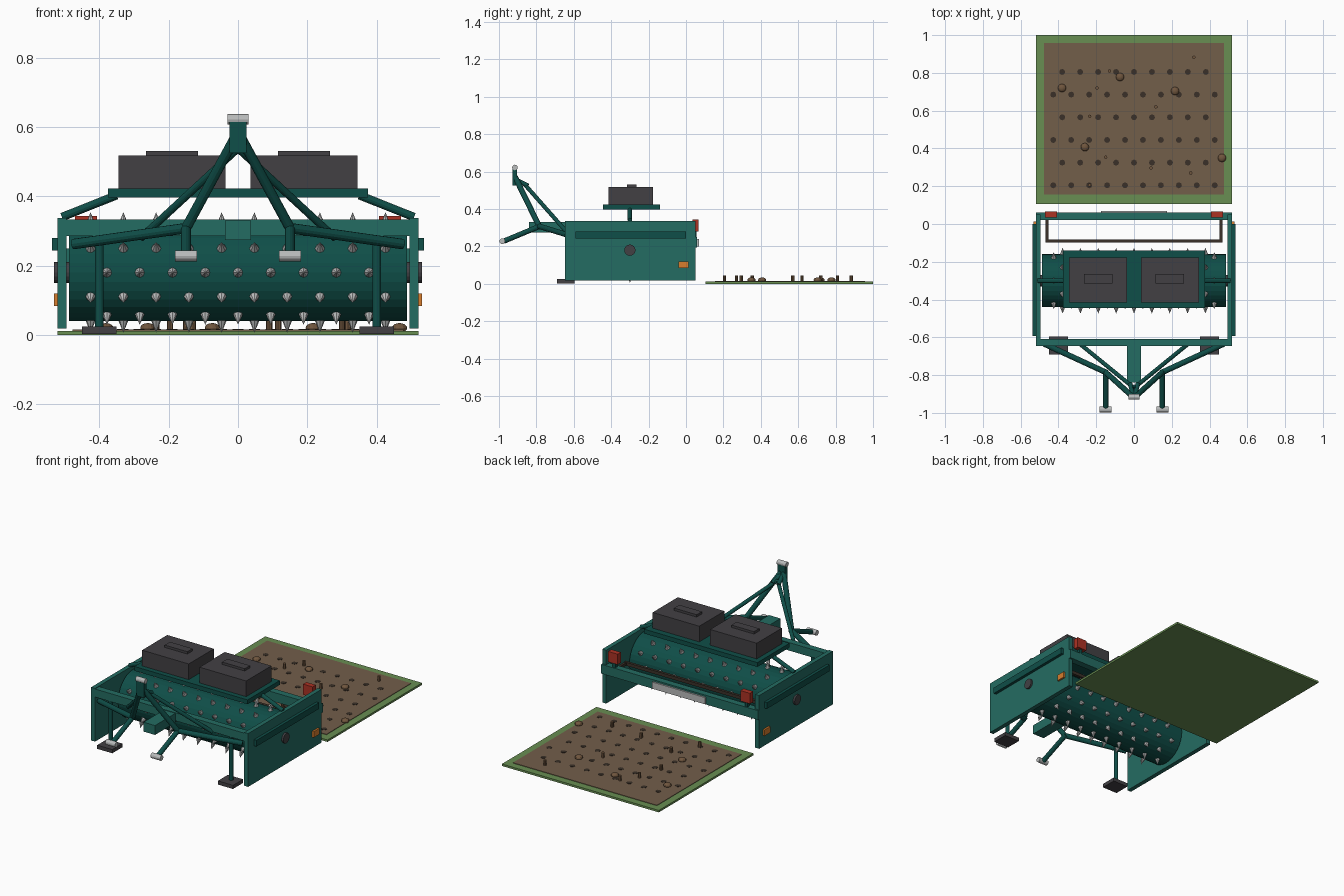
import bpy, math
from mathutils import Vector

if "Cube" in bpy.data.objects:
    bpy.data.objects.remove(bpy.data.objects["Cube"])


def mat(name, r, g, b):
    m = bpy.data.materials.new(name)
    lin = lambda c: (c / 255 / 12.92) if c < 10 else ((c / 255 + 0.055) / 1.055) ** 2.4
    m.diffuse_color = (lin(r), lin(g), lin(b), 1)
    m.use_nodes = True
    m.node_tree.nodes["Principled BSDF"].inputs["Base Color"].default_value = m.diffuse_color
    return m


GREEN = mat("frame green", 36, 108, 98)
DARK = mat("dark green", 15, 78, 72)
GREY = mat("charcoal", 66, 64, 68)
STEEL = mat("steel", 186, 188, 188)
RED = mat("lamp red", 172, 50, 36)
ORANGE = mat("marker orange", 215, 125, 45)
GRASS = mat("grass", 104, 142, 82)
SOIL = mat("soil", 114, 94, 74)
HOLE = mat("dark earth", 58, 48, 40)
CLOD = mat("core brown", 112, 86, 62)


def finish(name, verts, faces, m):
    me = bpy.data.meshes.new(name)
    me.from_pydata(verts, [], faces)
    me.materials.append(m)
    ob = bpy.data.objects.new(name, me)
    bpy.context.collection.objects.link(ob)
    return ob


def box(name, x, y, z, m):
    """Box from (min, max) pairs."""
    v = [(a, b, c) for a in x for b in y for c in z]
    f = [(0, 1, 3, 2), (4, 6, 7, 5), (0, 4, 5, 1), (2, 3, 7, 6), (0, 2, 6, 4), (1, 5, 7, 3)]
    return finish(name, v, f, m)


def rods(name, items, n, m):
    """Rods given as (start, end, start radius, end radius), joined in one mesh."""
    verts, faces = [], []
    for p, q, r1, r2 in items:
        p, q = Vector(p), Vector(q)
        d = (q - p).normalized()
        u = d.cross(Vector((1, 0, 0)) if abs(d.x) < 0.9 else Vector((0, 0, 1))).normalized()
        w = d.cross(u)
        base = len(verts)
        ring = [u * math.cos(2 * math.pi * k / n) + w * math.sin(2 * math.pi * k / n)
                for k in range(n)]
        verts += [p + e * r1 for e in ring]
        faces.append([base + k for k in reversed(range(n))])
        if r2 > 0:
            verts += [q + e * r2 for e in ring]
            faces.append([base + n + k for k in range(n)])
            faces += [(base + k, base + (k + 1) % n, base + n + (k + 1) % n, base + n + k)
                      for k in range(n)]
        else:
            verts.append(q)
            faces += [(base + k, base + (k + 1) % n, base + n) for k in range(n)]
    return finish(name, verts, faces, m)


def tube(name, p, q, r, m, n=12):
    return rods(name, [(p, q, r, r)], n, m)


def span(s, a, b):
    return tuple(sorted((s * a, s * b)))


# Turf plot with soil bed
box("turf", (-0.52, 0.52), (0.105, 1.0), (0, 0.012), GRASS)
box("soil_bed", (-0.477, 0.477), (0.155, 0.957), (0.005, 0.015), SOIL)

# Staggered punched holes
holes = []
for j in range(6):
    y = 0.205 + 0.12 * j
    n = 10 - j % 2
    holes += [((0.095 * (k - (n - 1) / 2), y, 0.01), (0.095 * (k - (n - 1) / 2), y, 0.0165),
               0.016, 0.016) for k in range(n)]
rods("holes", holes, 8, HOLE)

# Pulled soil cores and clods
cores = [(-0.13, 0.81), (-0.196, 0.72), (-0.235, 0.57), (0.116, 0.62), (-0.15, 0.354),
         (-0.235, 0.206), (0.09, 0.296), (0.3, 0.27), (0.317, 0.883)]
rods("soil_cores", [((x, y, 0.012), (x, y, 0.045), 0.009, 0.009) for x, y in cores], 8, CLOD)
for x, y in [(-0.381, 0.72), (-0.074, 0.778), (0.217, 0.704), (-0.26, 0.407), (0.466, 0.35)]:
    bpy.ops.mesh.primitive_uv_sphere_add(segments=12, ring_count=8, radius=0.022,
                                         location=(x, y, 0.02))
    ob = bpy.context.object
    ob.name = "clod"
    ob.scale.z = 0.65
    ob.data.materials.append(CLOD)

# Spiked drum
CY, CZ, R = -0.3, 0.18, 0.14
tube("drum", (-0.487, CY, CZ), (0.487, CY, CZ), R, DARK, 32)
spikes = []
for i in range(12):
    a = math.radians(30 * i)
    c, s = math.cos(a), math.sin(a)
    n = 9 + i % 2
    for k in range(n):
        x = 0.0945 * (k - (n - 1) / 2)
        spikes.append(((x, CY + (R - 0.008) * c, CZ + (R - 0.008) * s),
                       (x, CY + (R + 0.034) * c, CZ + (R + 0.034) * s), 0.017, 0))
rods("spikes", spikes, 8, STEEL)

# Cross beams, hitch block and registration plate
box("front_beam", (-0.52, 0.52), (-0.647, -0.608), (0.285, 0.333), GREEN)
box("rear_beam", (-0.52, 0.52), (0.02, 0.06), (0.195, 0.25), GREEN)
box("hitch_block", (-0.038, 0.038), (-0.84, -0.647), (0.274, 0.33), GREEN)
box("rear_plate", (-0.175, 0.175), (0.06, 0.07), (0.2, 0.24), STEEL)

# Rear scraper bar
box("scraper_bar", (-0.468, 0.468), (-0.098, -0.082), (0.205, 0.225), HOLE)

# Ballast tray
box("ballast_tray", (-0.375, 0.375), (-0.445, -0.14), (0.397, 0.423), DARK)

# Hitch mast and pin
box("mast_head", (-0.025, 0.025), (-0.927, -0.903), (0.525, 0.615), DARK)
tube("top_pin", (-0.03, -0.915, 0.622), (0.03, -0.915, 0.622), 0.015, STEEL)

for s in (-1, 1):
    # Side panel with rail, hub and marker
    box("side_panel", span(s, 0.494, 0.52), (-0.647, 0.05), (0.018, 0.337), GREEN)
    box("side_rail", span(s, 0.515, 0.537), (-0.592, 0.0), (0.243, 0.28), DARK)
    tube("axle_hub", (s * 0.48, CY, CZ), (s * 0.531, CY, CZ), 0.03, GREY, 16)
    box("side_marker", span(s, 0.515, 0.531), (-0.04, 0.013), (0.084, 0.12), ORANGE)
    # Rear lamp and scraper arm
    box("rear_lamp", span(s, 0.407, 0.47), (0.035, 0.066), (0.28, 0.343), RED)
    box("lamp_bracket", span(s, 0.43, 0.447), (0.035, 0.055), (0.245, 0.285), DARK)
    box("scraper_arm", span(s, 0.453, 0.468), (-0.095, 0.03), (0.207, 0.223), HOLE)
    # Ballast weight, its grip and tray strut
    box("ballast_weight", span(s, 0.036, 0.345), (-0.415, -0.177), (0.423, 0.517), GREY)
    box("weight_grip", span(s, 0.115, 0.265), (-0.315, -0.265), (0.517, 0.531), GREY)
    tube("tray_strut", (s * 0.508, CY, 0.34), (s * 0.35, CY, 0.403), 0.012, DARK)
    # Hitch linkage
    knee = (s * 0.15, -0.785, 0.308)
    tube("mast_leg", (s * 0.008, -0.913, 0.57), knee, 0.015, DARK)
    tube("mast_brace", (0, -0.868, 0.538), (s * 0.28, -0.64, 0.28), 0.011, DARK)
    tube("side_arm", (s * 0.475, -0.635, 0.262), knee, 0.015, DARK)
    tube("lower_arm", (knee[0], -0.775, 0.311), (knee[0], -0.975, 0.228), 0.014, DARK)
    tube("mast_tie", (s * 0.02, -0.845, 0.525), (s * 0.004, -0.915, 0.56), 0.012, DARK)
    tube("lower_pin", (s * 0.118, -0.982, 0.228), (s * 0.182, -0.982, 0.228), 0.0155, STEEL)
    # Parking stand
    tube("stand_leg", (s * 0.4, -0.635, 0.02), (s * 0.4, -0.635, 0.29), 0.012, DARK)
    box("stand_foot", span(s, 0.35, 0.45), (-0.69, -0.595), (0.003, 0.025), GREY)
